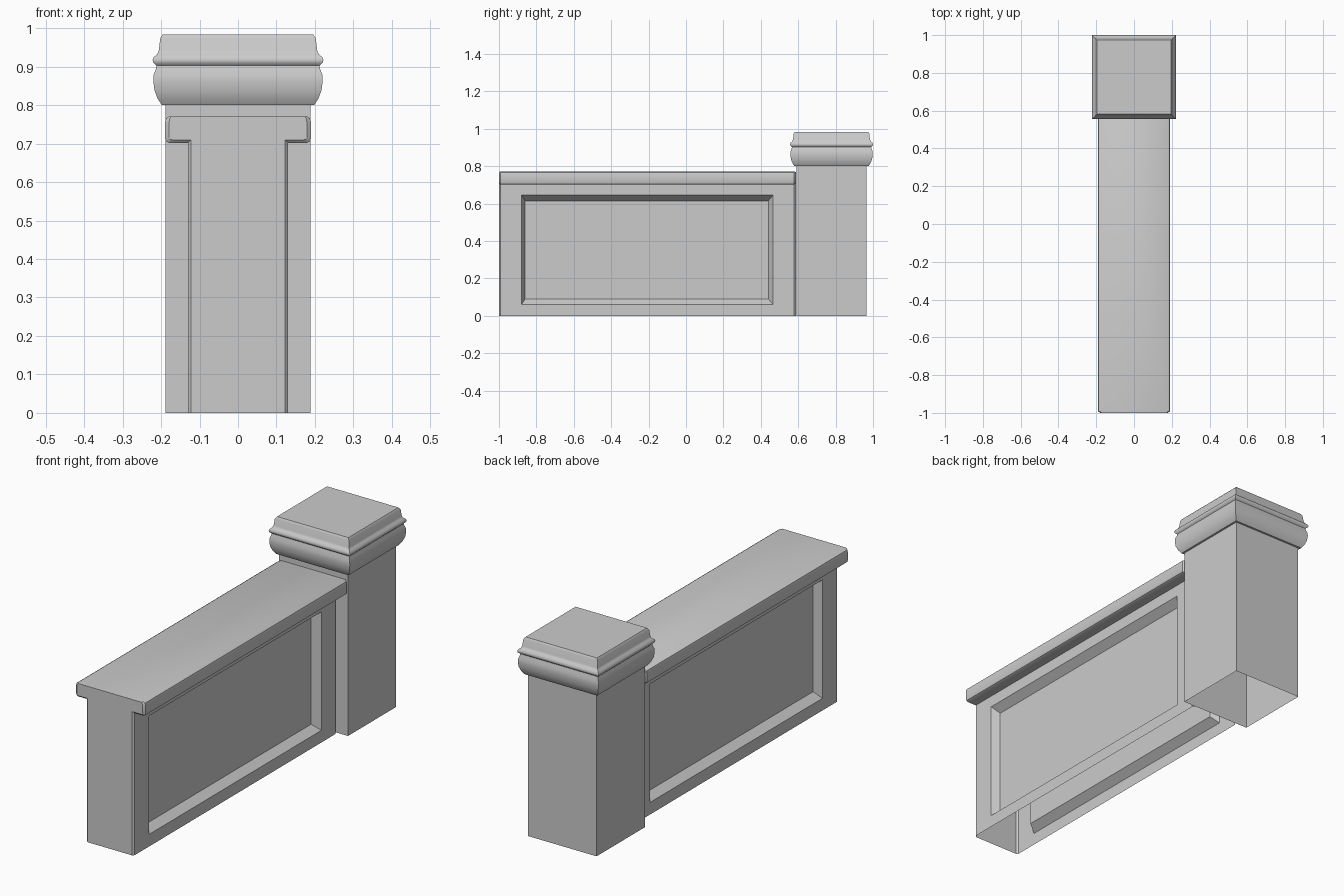
import bpy, math

if "Cube" in bpy.data.objects:
    bpy.data.objects.remove(bpy.data.objects["Cube"])


def make_object(name, verts, faces, angle):
    mesh = bpy.data.meshes.new(name)
    mesh.from_pydata(verts, [], faces)
    mesh.update()
    obj = bpy.data.objects.new(name, mesh)
    bpy.context.collection.objects.link(obj)
    bpy.ops.object.select_all(action='DESELECT')
    obj.select_set(True)
    bpy.context.view_layer.objects.active = obj
    # consistent outward faces
    bpy.ops.object.mode_set(mode='EDIT')
    bpy.ops.mesh.select_all(action='SELECT')
    bpy.ops.mesh.normals_make_consistent(inside=False)
    bpy.ops.object.mode_set(mode='OBJECT')
    bpy.ops.object.shade_smooth_by_angle(angle=math.radians(angle))
    return obj


def square_loft(name, cy, profile, close_top):
    """Stack square rings given as (half width, z); bottom stays open."""
    verts, faces = [], []
    for h, z in profile:
        verts += [(-h, cy - h, z), (h, cy - h, z), (h, cy + h, z), (-h, cy + h, z)]
    for i in range(len(profile) - 1):
        for k in range(4):
            a, b = i * 4 + k, i * 4 + (k + 1) % 4
            faces.append((a, b, b + 4, a + 4))
    if close_top:
        n = len(verts)
        faces.append((n - 4, n - 3, n - 2, n - 1))
    return make_object(name, verts, faces, 40)


POST_Y = 0.778

# Square post, open underneath
square_loft("post", POST_Y, [(0.188, 0), (0.188, 0.81)], False)

# Moulded post cap
cap = [(0.186, 0.80), (0.198, 0.80), (0.209, 0.817), (0.217, 0.838), (0.220, 0.862),
       (0.219, 0.88), (0.213, 0.895), (0.212, 0.903), (0.220, 0.91), (0.222, 0.917),
       (0.219, 0.925), (0.210, 0.932), (0.206, 0.942), (0.202, 0.974), (0.195, 0.984)]
square_loft("post_cap", POST_Y, cap, True)

# Wall with overhanging coping: T-shaped half section, slightly inset at the ends
full = [(0.130, 0), (0.130, 0.702), (0.179, 0.702), (0.187, 0.706), (0.190, 0.715),
        (0.190, 0.755), (0.187, 0.766), (0.178, 0.771)]
inset = [(0.122, 0), (0.122, 0.710), (0.172, 0.710), (0.177, 0.712), (0.179, 0.717),
         (0.179, 0.755), (0.178, 0.764), (0.174, 0.770)]
rings = [(-1.0, inset), (-0.992, full), (0.577, full), (0.588, inset)]

verts, faces = [], []
n = len(full) * 2
for y, half in rings:
    section = half + [(-x, z) for x, z in reversed(half)]
    verts += [(x, y, z) for x, z in section]
for i in range(3):
    for j in range(n - 1):
        if i == 1 and j in (0, n - 2):
            continue                      # panelled sides are added below
        a = i * n + j
        faces.append((a, a + 1, a + n + 1, a + n))
faces.append(tuple(range(n)))             # front end

# Recessed panel on each side
for side, lo, hi in ((1, 0, 1), (-1, n - 1, n - 2)):
    loops = [[n + lo, 2 * n + lo, 2 * n + hi, n + hi]]
    for x, y0, y1, z0, z1 in ((0.130, -0.88, 0.465, 0.06, 0.645),
                              (0.092, -0.86, 0.44, 0.09, 0.615)):
        s = len(verts)
        verts += [(side * x, y0, z0), (side * x, y1, z0),
                  (side * x, y1, z1), (side * x, y0, z1)]
        loops.append([s, s + 1, s + 2, s + 3])
    for outer, inner in zip(loops, loops[1:]):
        for k in range(4):
            m = (k + 1) % 4
            faces.append((outer[k], outer[m], inner[m], inner[k]))
    faces.append(tuple(loops[-1]))

make_object("panelled_wall", verts, faces, 35)
